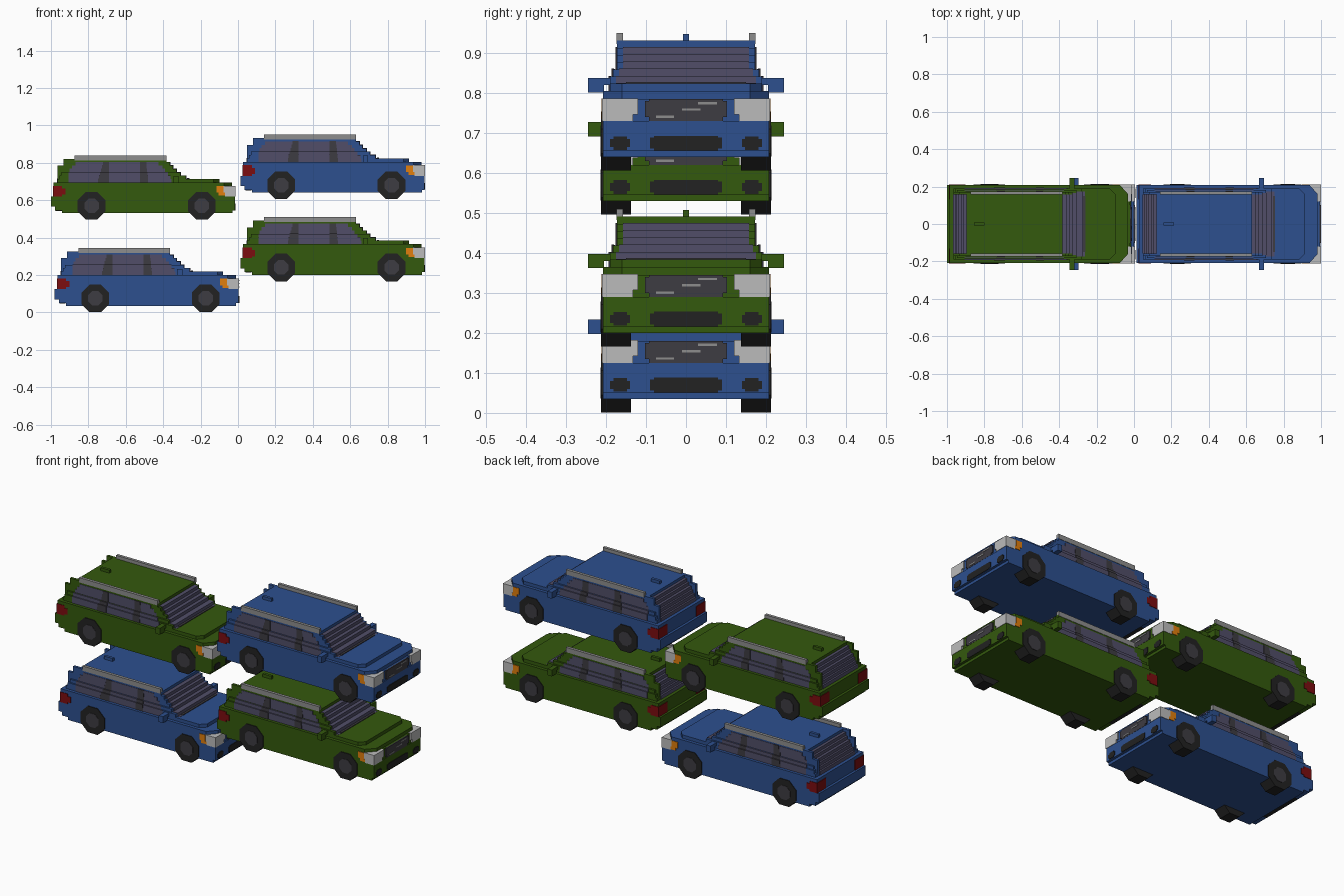
import bpy, bmesh, math
from mathutils import Matrix, Vector

cube = bpy.data.objects.get("Cube")
if cube:
    bpy.data.objects.remove(cube)


def material(name, rgb):
    m = bpy.data.materials.new(name)
    m.use_nodes = True
    m.diffuse_color = (*rgb, 1)
    m.node_tree.nodes["Principled BSDF"].inputs["Base Color"].default_value = (*rgb, 1)
    return m


BLUE = material("blue paint", (0.026, 0.080, 0.275))
GREEN = material("green paint", (0.034, 0.100, 0.004))
GLASS = material("tinted glass", (0.082, 0.076, 0.140))
DARK = material("dark grey", (0.048, 0.045, 0.054))
BLACK = material("black rubber", (0.016, 0.016, 0.016))
SILVER = material("silver", (0.27, 0.27, 0.27))
WHITE = material("headlight white", (0.50, 0.50, 0.50))
ORANGE = material("indicator orange", (0.75, 0.21, 0.004))
RED = material("tail light red", (0.20, 0.004, 0.005))


def box(bm, x0, x1, y0, y1, z0, z1):
    c = Vector(((x0 + x1) / 2, (y0 + y1) / 2, (z0 + z1) / 2))
    s = Matrix.Diagonal((x1 - x0, y1 - y0, z1 - z0, 1))
    bmesh.ops.create_cube(bm, size=1, matrix=Matrix.Translation(c) @ s)


def both(bm, x0, x1, y0, y1, z0, z1):
    """A box on each side of the car."""
    box(bm, x0, x1, y0, y1, z0, z1)
    box(bm, x0, x1, -y1, -y0, z0, z1)


def prism(bm, outline, z0, z1):
    """Extrude a half plan outline (x, y), mirrored across y."""
    pts = outline + [(x, -y) for x, y in reversed(outline)]
    face = bm.faces.new([bm.verts.new((x, y, z0)) for x, y in pts])
    top = bmesh.ops.extrude_face_region(bm, geom=[face])["geom"]
    bmesh.ops.translate(bm, vec=(0, 0, z1 - z0),
                        verts=[v for v in top if isinstance(v, bmesh.types.BMVert)])


def discs(bm, radius, y0, y1):
    """Octagonal discs at all four wheel positions."""
    for x in (0.217, 0.807):
        for side in (-1, 1):
            m = (Matrix.Translation((x, side * (y0 + y1) / 2, 0.075))
                 @ Matrix.Rotation(math.pi / 2, 4, 'X')
                 @ Matrix.Rotation(math.pi / 8, 4, 'Z'))
            bmesh.ops.create_cone(bm, cap_ends=True, segments=8, radius1=radius,
                                  radius2=radius, depth=y1 - y0, matrix=m)


# Cabin levels: rear x, front x, half width, window rear x, window front x
Z0, STEP = 0.2, 0.018
LEVELS = [
    (0.035, 0.735, 0.190, 0.095, 0.645),
    (0.045, 0.722, 0.190, 0.095, 0.640),
    (0.055, 0.692, 0.182, 0.095, 0.625),
    (0.065, 0.672, 0.172, 0.100, 0.610),
    (0.080, 0.652, 0.172, 0.112, 0.595),
    (0.092, 0.636, 0.172, 0.130, 0.575),
]


def build_body(bm):
    # Lower shell with stepped rear bumper
    box(bm, 0.060, 0.970, -0.208, 0.208, 0.035, 0.050)
    box(bm, 0.022, 0.984, -0.208, 0.208, 0.050, 0.070)
    box(bm, 0.000, 0.984, -0.208, 0.208, 0.070, 0.125)
    box(bm, 0.014, 0.978, -0.208, 0.208, 0.125, 0.180)
    # Shoulder with cut front corners, then the bonnet
    prism(bm, [(0.014, 0.208), (0.925, 0.208), (0.968, 0.160)], 0.180, 0.200)
    prism(bm, [(0.690, 0.190), (0.870, 0.190), (0.900, 0.160)], 0.200, 0.219)


def build_cabin(bm):
    for i, (r, f, w, _, _) in enumerate(LEVELS):
        z = Z0 + i * STEP
        box(bm, r, f, -w, w, z, z + STEP)
    # Rear pillars beside the sloping window, and the roof
    both(bm, 0.035, 0.110, 0.157, 0.172, 0.200, 0.290)
    both(bm, 0.067, 0.110, 0.157, 0.172, 0.290, 0.326)
    box(bm, 0.105, 0.617, -0.172, 0.172, 0.308, 0.326)


def build_end_windows(bm):
    for i, (r, f, w, _, _) in enumerate(LEVELS):
        z = Z0 + i * STEP
        h = w - 0.015
        box(bm, f - 0.06, f + 0.003, -h, h, z, z + STEP + 0.002)
        box(bm, r - 0.003, r + 0.06, -0.157, 0.157, z, z + STEP + 0.002)


def build_side_windows(bm):
    for i, (_, _, w, a, b) in enumerate(LEVELS):
        z = Z0 + i * STEP
        both(bm, a, b, w - 0.004, w + 0.002, z, z + STEP + 0.001)


def build_pillars(bm):
    for i, (_, _, w, _, _) in enumerate(LEVELS):
        z = Z0 + i * STEP
        both(bm, 0.252 + i * 0.005, 0.310, w - 0.002, w + 0.004, z, z + STEP + 0.002)
        both(bm, 0.475, 0.520 - i * 0.002, w - 0.002, w + 0.004, z, z + STEP + 0.002)


def build_mirrors(bm):
    both(bm, 0.655, 0.682, 0.185, 0.245, 0.215, 0.233)
    both(bm, 0.655, 0.682, 0.205, 0.245, 0.197, 0.215)


def build_headlights(bm):
    both(bm, 0.922, 0.986, 0.120, 0.210, 0.142, 0.182)
    both(bm, 0.930, 0.986, 0.133, 0.210, 0.125, 0.142)


def build_indicators(bm):
    both(bm, 0.885, 0.922, 0.170, 0.211, 0.145, 0.180)
    both(bm, 0.897, 0.930, 0.170, 0.211, 0.130, 0.145)


def build_tail_lights(bm):
    both(bm, 0.011, 0.060, 0.130, 0.211, 0.125, 0.182)
    both(bm, 0.050, 0.078, 0.190, 0.211, 0.135, 0.168)


def build_grille(bm):
    box(bm, 0.975, 0.985, -0.092, 0.092, 0.125, 0.180)
    box(bm, 0.975, 0.985, -0.102, 0.102, 0.135, 0.175)
    # Wiper tray under the windscreen
    box(bm, 0.728, 0.740, -0.150, 0.150, 0.200, 0.223)


def build_glints(bm):
    for y0, y1, z in ((-0.075, -0.030, 0.133), (-0.010, 0.036, 0.151), (0.030, 0.078, 0.167)):
        box(bm, 0.982, 0.987, y0, y1, z, z + 0.006)


def build_intakes(bm):
    box(bm, 0.980, 0.987, -0.090, 0.090, 0.056, 0.084)
    box(bm, 0.980, 0.987, -0.080, 0.080, 0.051, 0.088)
    both(bm, 0.980, 0.987, 0.140, 0.190, 0.060, 0.080)
    both(bm, 0.980, 0.987, 0.148, 0.181, 0.053, 0.087)
    # Dark strip under the rear bumper
    box(bm, 0.025, 0.058, -0.120, 0.120, 0.047, 0.052)


def build_rails(bm):
    both(bm, 0.126, 0.617, 0.157, 0.174, 0.318, 0.345)


def build_antenna(bm):
    box(bm, 0.145, 0.200, -0.008, 0.008, 0.324, 0.343)


def build_tyres(bm):
    discs(bm, 0.080, 0.137, 0.212)


def build_hubs(bm):
    discs(bm, 0.042, 0.206, 0.214)


PARTS = [
    ("body", build_body, None), ("cabin", build_cabin, None),
    ("end_windows", build_end_windows, GLASS), ("side_windows", build_side_windows, GLASS),
    ("window_pillars", build_pillars, DARK), ("mirrors", build_mirrors, None),
    ("headlights", build_headlights, WHITE), ("indicators", build_indicators, ORANGE),
    ("tail_lights", build_tail_lights, RED), ("grille", build_grille, DARK),
    ("grille_glints", build_glints, SILVER), ("bumper_intakes", build_intakes, BLACK),
    ("roof_rails", build_rails, SILVER), ("antenna", build_antenna, None),
    ("tyres", build_tyres, BLACK), ("hubs", build_hubs, DARK),
]

# Four cars: name, rear x, ground z, paint
CARS = [
    ("lower_left_car", -0.980, 0.000, BLUE), ("upper_left_car", -1.000, 0.495, GREEN),
    ("lower_right_car", 0.014, 0.165, GREEN), ("upper_right_car", 0.014, 0.605, BLUE),
]

for part, build, mat in PARTS:
    bm = bmesh.new()
    build(bm)
    bmesh.ops.recalc_face_normals(bm, faces=bm.faces)
    for car, x, z, paint in CARS:
        mesh = bpy.data.meshes.new(f"{car}_{part}")
        bm.to_mesh(mesh)
        mesh.materials.append(mat or paint)
        obj = bpy.data.objects.new(f"{car}_{part}", mesh)
        obj.location = (x, 0, z)
        bpy.context.scene.collection.objects.link(obj)
    bm.free()
